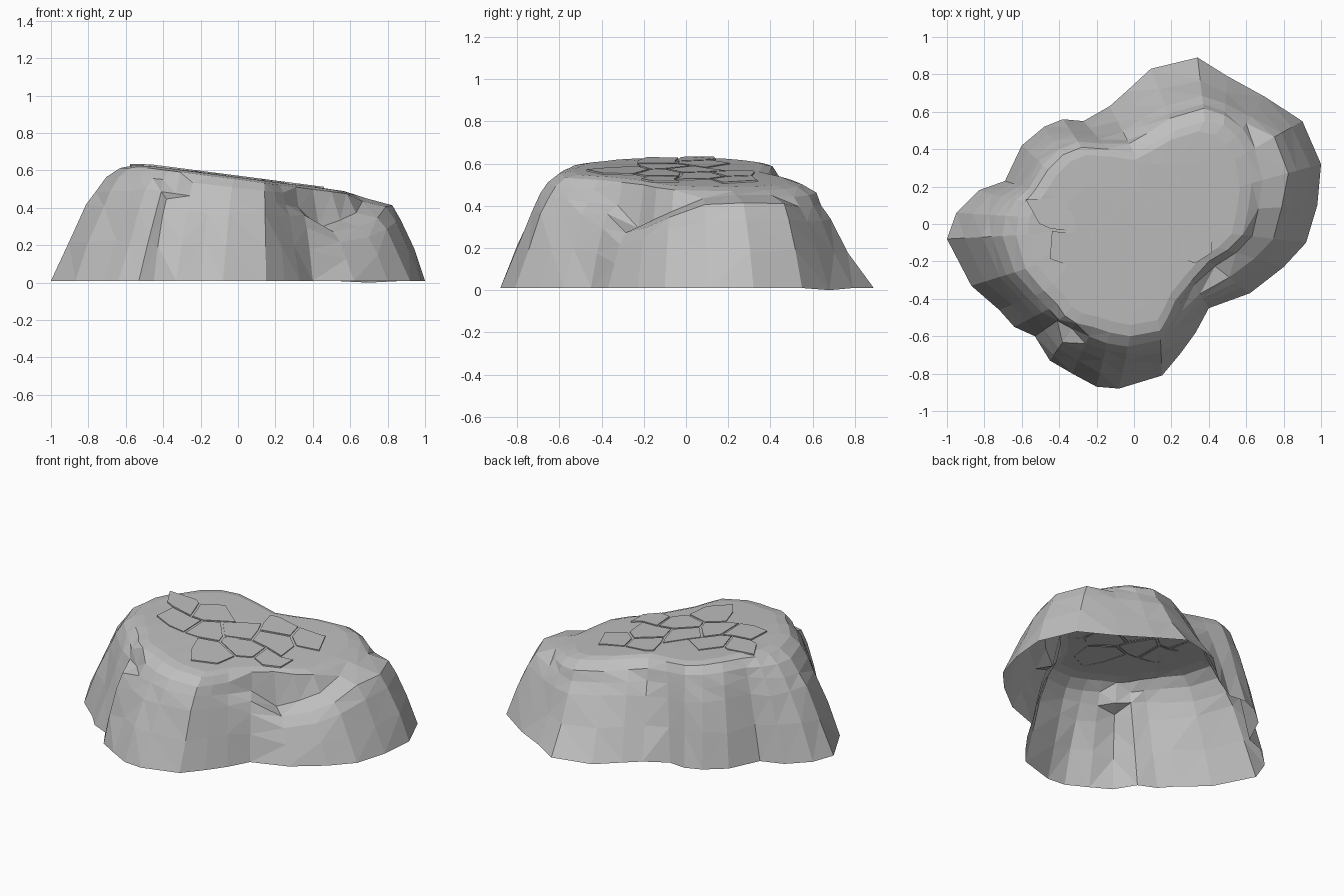
import bpy
import bmesh
import math
import random

random.seed(4)

# Remove the default cube only
default_cube = bpy.data.objects.get("Cube")
if default_cube:
    bpy.data.objects.remove(default_cube, do_unlink=True)

# Single stone colour
stone = bpy.data.materials.new("stone grey")
stone.use_nodes = True
stone.diffuse_color = (0.52, 0.52, 0.52, 1)
stone.node_tree.nodes["Principled BSDF"].inputs["Base Color"].default_value = stone.diffuse_color

# Ground outline and matching plateau outline, counter-clockwise from the +x side
ground = [(1, .32), (.9, .55), (.7, .68), (.5, .79), (.34, .89), (.09, .83), (-.04, .71), (-.13, .63),
          (-.27, .55), (-.38, .56), (-.48, .52), (-.6, .42), (-.69, .23), (-.83, .18), (-.95, .06), (-1, -.08),
          (-.87, -.33), (-.72, -.46), (-.64, -.55), (-.53, -.6), (-.45, -.73), (-.33, -.8), (-.2, -.87), (-.08, -.88),
          (.15, -.81), (.25, -.69), (.33, -.58), (.4, -.45), (.62, -.37), (.8, -.23), (.92, -.1), (.98, .1)]
plateau = [(.63, .22), (.6, .38), (.55, .47), (.48, .53), (.38, .55), (.22, .5), (.1, .43), (0, .38),
           (-.14, .4), (-.28, .41), (-.38, .37), (-.46, .29), (-.53, .18), (-.58, .12), (-.62, .04), (-.63, -.06),
           (-.58, -.24), (-.48, -.36), (-.41, -.43), (-.37, -.49), (-.31, -.53), (-.22, -.55), (-.13, -.58), (-.02, -.6),
           (.14, -.57), (.18, -.5), (.22, -.41), (.31, -.3), (.4, -.2), (.5, -.14), (.58, -.06), (.61, .08)]

# Wall profiles: (inward fraction, height fraction)
wall_profile = [(0, 0), (.27, .36), (.52, .66), (.66, .81), (.8, .92), (1, 1)]
ledge_profile = [(0, 0), (.17, .4), (.36, .75), (.5, .92), (.85, 1)]

# Columns that carry a ledge (height fraction) or are pushed inward
ledge_height = {27: .78, 28: .58, 29: .68, 30: .78, 31: .92, 0: .96, 1: .95, 20: .8}
inward_push = {3: .06, 4: .08, 5: .07, 7: .05, 12: .04, 19: .07}


def top_height(x):
    """Height of the plateau: level on the -x side, then sloping down to +x."""
    return min(.625, .563 - .13 * x)


def add_object(name, bm):
    mesh = bpy.data.meshes.new(name)
    bm.to_mesh(mesh)
    bm.free()
    mesh.materials.append(stone)
    obj = bpy.data.objects.new(name, mesh)
    bpy.context.scene.collection.objects.link(obj)


def wall_column(index):
    """Points of one wall column, from the ground to the plateau rim."""
    (gx, gy), (px, py) = ground[index], plateau[index]
    profile = wall_profile
    if index in ledge_height:
        h = ledge_height[index]
        profile = [(t, f * h) for t, f in ledge_profile] + [(1, 1)]
    base = 0 if index == 2 else .01
    rim = top_height(px) - .012
    column = []
    for level, (t, f) in enumerate(profile):
        if 0 < level < 4:
            t += inward_push.get(index, 0) + random.uniform(-.03, .02)
            f += random.uniform(-.02, .02)
        column.append((gx + (px - gx) * t, gy + (py - gy) * t, base + (rim - base) * f))
    return column


# Rock shell: open underneath, walls lofted up to a softly rounded plateau
bm = bmesh.new()
columns = [[bm.verts.new(p) for p in wall_column(i)] for i in range(len(ground))]
for column, (px, py) in zip(columns, plateau):
    for scale, rise in ((.9, 0), (.5, .004)):
        x, y = px * scale, py * scale
        column.append(bm.verts.new((x, y, top_height(x) + rise)))
centre = bm.verts.new((0, 0, top_height(0) + .005))
for i, column in enumerate(columns):
    following = columns[(i + 1) % len(columns)]
    for k in range(len(column) - 1):
        bm.faces.new((column[k], following[k], following[k + 1], column[k + 1]))
    bm.faces.new((column[-1], following[-1], centre))
bmesh.ops.triangulate(bm, faces=bm.faces[:], quad_method='SHORT_EDGE')
bmesh.ops.recalc_face_normals(bm, faces=bm.faces[:])
if sum(f.normal.z for f in bm.faces) < 0:
    bmesh.ops.reverse_faces(bm, faces=bm.faces[:])
add_object("rock_shell", bm)

# Cracked surface: a distorted honeycomb of thin plates sharing their crack lines
shifts = {}
spacing = .22
side = spacing / math.sqrt(3)


def crack_corner(x, y):
    """Honeycomb corner moved by a shift common to the neighbouring plates."""
    key = (round(x / .03), round(y / .03))
    if key not in shifts:
        shifts[key] = (random.uniform(-.05, .05), random.uniform(-.05, .05))
    return x + shifts[key][0], y + shifts[key][1]


def cracked_plate(bm, cx, cy):
    """Thin irregular slab lying on the plateau."""
    lower, upper = [], []
    for k in range(6):
        angle = math.tau * (k + .5) / 6
        x, y = crack_corner(cx + side * math.cos(angle), cy + side * math.sin(angle))
        x, y = cx + (x - cx) * .93, cy + (y - cy) * .93
        lower.append(bm.verts.new((x, y, top_height(x))))
        upper.append(bm.verts.new((x, y, top_height(x) + .009)))
    bm.faces.new(upper)
    for k in range(6):
        n = (k + 1) % 6
        bm.faces.new((lower[k], lower[n], upper[n], upper[k]))


bm = bmesh.new()
for row, first, count in ((1, .5, 2), (0, -2, 4), (-1, -1.5, 4), (-2, 0, 1)):
    for k in range(count):
        cracked_plate(bm, (first + k) * spacing, row * side * 1.5 + .06)
add_object("plateau_plates", bm)
